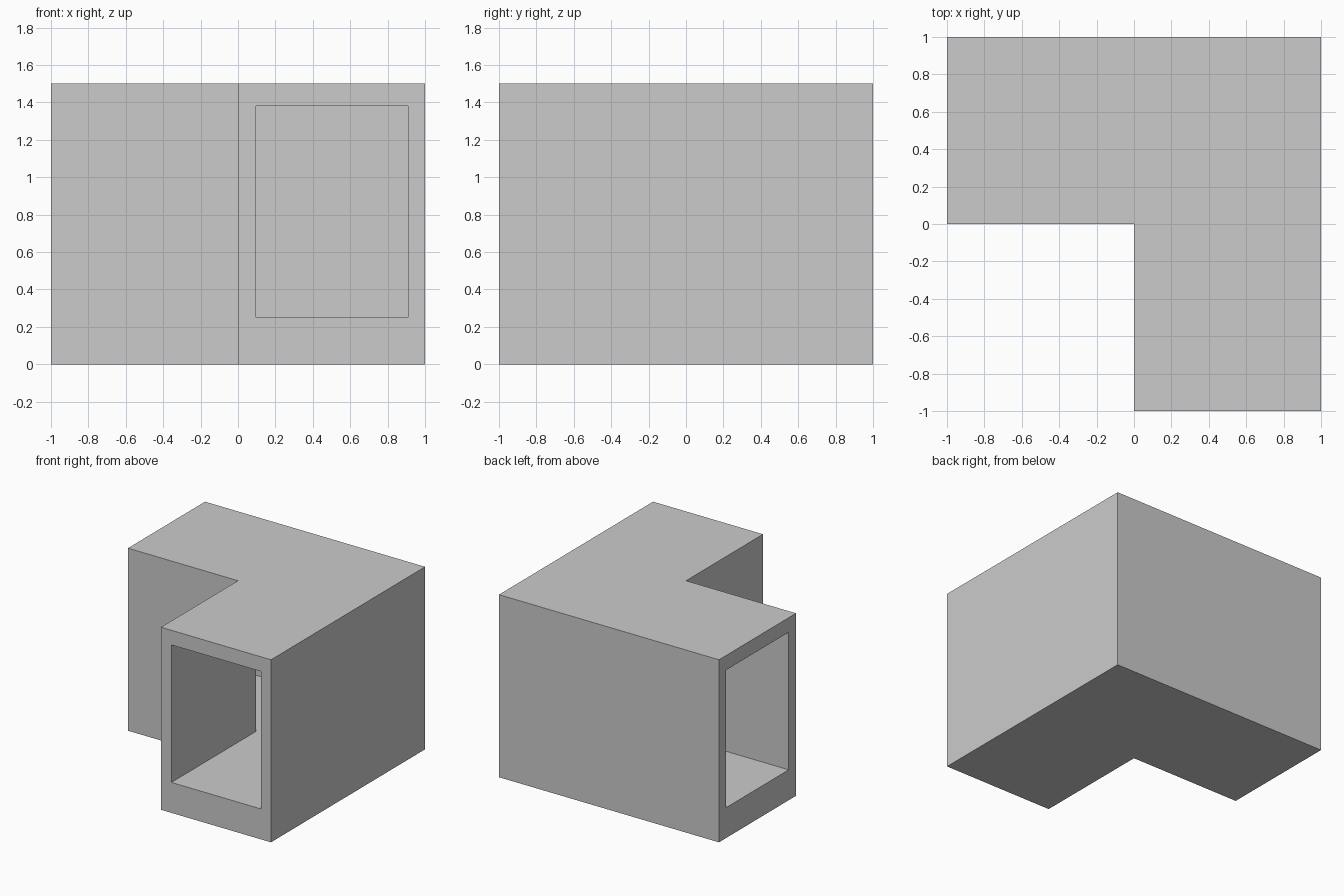
import bpy, bmesh, math

if "Cube" in bpy.data.objects:
    bpy.data.objects.remove(bpy.data.objects["Cube"])

HEIGHT = 1.5
# Cross-section rings as (offset across the passage, height)
OUTER = [(0, 0), (1, 0), (1, HEIGHT), (0, HEIGHT)]
INNER = [(0.095, 0.25), (0.908, 0.25), (0.908, 1.38), (0.095, 1.38)]

# Stations of the L-shaped sweep: front mouth, mitred corner, left mouth
STATIONS = [lambda u: (u, -1), lambda u: (u, u), lambda u: (-1, u)]

bm = bmesh.new()


def sweep(ring):
    """Sweep a ring through the stations and return its vertex loops."""
    loops = [[bm.verts.new((*place(u), z)) for u, z in ring] for place in STATIONS]
    for a, b in zip(loops, loops[1:]):
        for i in range(4):
            j = (i + 1) % 4
            bm.faces.new((a[i], a[j], b[j], b[i]))
    return loops


# Outer walls and inner passage
outer = sweep(OUTER)
inner = sweep(INNER)

# Rims around the two open mouths
for end in (0, -1):
    o, n = outer[end], inner[end]
    for i in range(4):
        j = (i + 1) % 4
        bm.faces.new((o[i], o[j], n[j], n[i]))

# Merge the flat faces across the mitre, keeping the real corners
bmesh.ops.recalc_face_normals(bm, faces=bm.faces)
bmesh.ops.dissolve_limit(bm, angle_limit=math.radians(1),
                         verts=bm.verts, edges=[e for e in bm.edges if not any(
                             abs(abs(f.normal.z)) < 0.5 for f in e.link_faces)])

mesh = bpy.data.meshes.new("corner_passage")
bm.to_mesh(mesh)
bm.free()
passage = bpy.data.objects.new("corner_passage", mesh)
bpy.context.collection.objects.link(passage)
